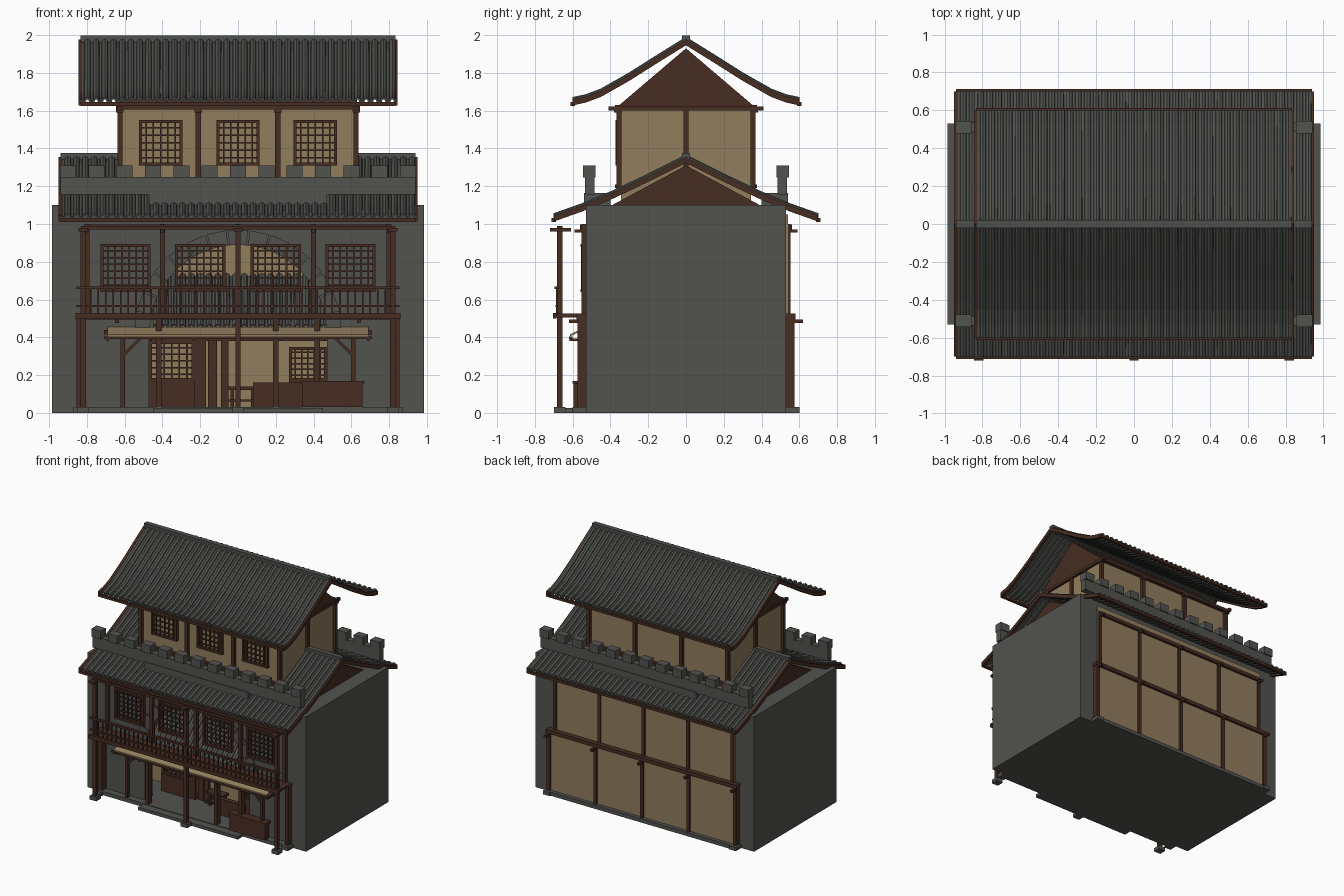
import bpy, bmesh, math

if "Cube" in bpy.data.objects:
    bpy.data.objects.remove(bpy.data.objects["Cube"])

def material(name, rgb):
    m = bpy.data.materials.new(name)
    m.diffuse_color = (*rgb, 1)
    m.use_nodes = True
    m.node_tree.nodes["Principled BSDF"].inputs["Base Color"].default_value = m.diffuse_color
    return m

STONE = material("grey stone", (0.084, 0.086, 0.078))
TILE = material("roof tile", (0.078, 0.082, 0.074))
WOOD = material("dark brown wood", (0.062, 0.026, 0.016))
PLASTER = material("tan plaster", (0.285, 0.205, 0.108))

def finish(name, bm, mat):
    bmesh.ops.recalc_face_normals(bm, faces=bm.faces)
    me = bpy.data.meshes.new(name)
    bm.to_mesh(me)
    bm.free()
    me.materials.append(mat)
    ob = bpy.data.objects.new(name, me)
    bpy.context.collection.objects.link(ob)
    return ob

def boxes(name, mat, items):
    """One object from boxes given as (x0, x1, y0, y1, z0, z1)."""
    bm = bmesh.new()
    for x0, x1, y0, y1, z0, z1 in items:
        vs = bmesh.ops.create_cube(bm, size=1)["verts"]
        for v in vs:
            v.co = ((x0 + x1) / 2 + v.co.x * (x1 - x0),
                    (y0 + y1) / 2 + v.co.y * (y1 - y0),
                    (z0 + z1) / 2 + v.co.z * (z1 - z0))
    return finish(name, bm, mat)

def prisms(name, mat, items, axis):
    """One object from outlines swept along x or y: (points, start, end)."""
    bm = bmesh.new()
    for pts, a, b in items:
        at = lambda p, t: (t, p[0], p[1]) if axis == "x" else (p[0], t, p[1])
        lo = [bm.verts.new(at(p, a)) for p in pts]
        hi = [bm.verts.new(at(p, b)) for p in pts]
        bm.faces.new(lo)
        bm.faces.new(hi[::-1])
        for i in range(len(pts)):
            j = (i + 1) % len(pts)
            bm.faces.new((lo[i], hi[i], hi[j], lo[j]))
    return finish(name, bm, mat)

def tiles(name, half, slope, count, rib=0.016):
    """Ribbed tile sheet following a slope of (y, z) points."""
    pitch = 2 * half / count
    section = [(0, 0), (0.42, 0), (0.5, 0.7), (0.71, 1), (0.92, 0.7)]
    xs = [(-half + (i + u) * pitch, h * rib) for i in range(count) for u, h in section]
    xs.append((half, 0))
    bm = bmesh.new()
    rows = [[bm.verts.new((x, y, z + h)) for x, h in xs] for y, z in slope]
    for r0, r1 in zip(rows, rows[1:]):
        for i in range(len(xs) - 1):
            bm.faces.new((r0[i], r0[i + 1], r1[i + 1], r1[i]))
    for f in bm.faces:
        f.normal_update()
    ob = finish(name, bm, TILE)
    mod = ob.modifiers.new("thickness", "SOLIDIFY")
    mod.thickness = 0.012
    mod.offset = 0

def roof(name, half, slope, count):
    """Both slopes with verge boards, eave boards and ridge cap."""
    boards, eaves = [], []
    for s, side in ((-1, "front"), (1, "back")):
        pts = [(s * y, z) for y, z in slope]
        tiles(f"{name}_{side}_tiles", half - 0.005, pts, count)
        band = [(y, z + 0.01) for y, z in pts] + [(y, z - 0.022) for y, z in pts[::-1]]
        for x in (-half, half):
            boards.append((band, x - 0.01, x + 0.01))
        y, z = pts[-1]
        eaves.append((-half, half, y - 0.012, y + 0.012, z - 0.024, z - 0.004))
    prisms(name + "_verge_boards", WOOD, boards, "x")
    boxes(name + "_eave_boards", WOOD, eaves)
    zt = slope[0][1]
    boxes(name + "_ridge_cap", TILE, [(-half, half, -0.02, 0.02, zt - 0.02, zt + 0.03)])

def lattice(name, cx, y, w, z0, z1, n=6):
    """Window frame with open grid bars."""
    a, b, t = cx - w / 2, cx + w / 2, 0.016
    items = [(a, a + t, y - .012, y + .012, z0, z1), (b - t, b, y - .012, y + .012, z0, z1),
             (a, b, y - .013, y + .013, z0, z0 + t), (a, b, y - .013, y + .013, z1 - t, z1)]
    for i in range(1, n):
        x, z = a + w * i / n, z0 + (z1 - z0) * i / n
        items.append((x - .004, x + .004, y - .005, y + .005, z0, z1))
        items.append((a, b, y - .004, y + .004, z - .004, z + .004))
    boxes(name, WOOD, items)

# Stone shell: floor, side walls, ceiling
boxes("stone_floor", STONE, [(-.86, .86, -.58, .59, 0, .03), (-.45, .45, -.645, -.5, 0, .025)])
boxes("side_walls", STONE, [(s * .9025 - .0825, s * .9025 + .0825, -.53, .53, 0, 1.10) for s in (-1, 1)])
boxes("ceiling", STONE, [(-.82, .82, -.5, .53, 1.03, 1.095)])

# Front wall with a large arch and its ring of stones
R, ZC = 0.47, 0.42
arc = [(-R * math.cos(math.pi * i / 24), ZC + R * math.sin(math.pi * i / 24)) for i in range(25)]
outline = [(-.83, 0), (-R, 0)] + arc + [(R, 0), (.83, 0), (.83, 1.1), (-.83, 1.1)]
prisms("arched_front_wall", STONE, [(outline, -.525, -.43)], "y")
stones = []
for i in range(15):
    a0, a1 = math.pi * (i + .04) / 15, math.pi * (i + .96) / 15
    ring = [(r * math.cos(a), ZC + r * math.sin(a)) for r, a in
            ((R, a0), (.55, a0), (.55, a1), (R, a1))]
    stones.append((ring, -.535, -.45))
prisms("arch_stones", STONE, stones, "y")

# Recessed shop front
boxes("inner_plaster_wall", PLASTER, [(-.82, .82, -.2, -.17, .03, 1.05)])
tiles("inner_canopy_tiles", .465, [(-.51, .45), (-.4, .52), (-.2, .72)], 20)
boxes("inner_canopy_eave", WOOD, [(-.465, .465, -.515, -.495, .42, .44)])
lattice("shop_window_left", -.35, -.3, .24, .17, .38)
lattice("shop_window_right", .37, -.3, .2, .17, .35)
boxes("shop_panels", WOOD, [(-.47, -.23, -.32, -.28, .03, .17), (.27, .47, -.32, -.28, .03, .17),
      (-.23, -.17, -.31, -.28, .03, .4), (-.16, -.11, -.29, -.26, .03, .4),
      (-.09, -.05, -.31, -.28, .03, .4), (-.47, .47, -.31, -.28, .38, .41)])
boxes("inner_bench", WOOD, [(-.05, .1, -.34, -.26, .12, .14), (-.05, .1, -.34, -.26, .06, .07),
      (-.04, -.02, -.33, -.27, .03, .12), (.07, .09, -.33, -.27, .03, .12)])
boxes("shop_counter", WOOD, [(.08, .34, -.42, -.38, .03, .16), (.34, .66, -.595, -.54, .03, .155),
      (.33, .67, -.6, -.535, .155, .17)])

# Shop awning with posts and braces
prisms("awning_sheet", PLASTER, [([(-.53, .455), (-.53, .445), (-.615, .405), (-.615, .415)], -.69, .69)], "x")
boxes("awning_frame", WOOD, [(-.71, .71, -.62, -.6, .39, .405), (-.71, .71, -.56, -.54, .415, .44)]
      + [(x - .006, x + .006, -.618, -.53, .38, .395) for x in (-.69, -.46, -.23, 0, .23, .46, .69)]
      + [(s * .61 - .012, s * .61 + .012, -.57, -.545, .03, .42) for s in (-1, 1)])
prisms("awning_braces", WOOD, [([(s * .61, .29), (s * .61, .315), (s * .52, .4), (s * .5, .4)], -.565, -.55)
       for s in (-1, 1)], "y")

# Rear plaster walls
boxes("rear_plaster_walls", PLASTER, [(-.84, .84, .5, .56, .03, .5), (-.82, .82, .5, .54, .5, 1.05)])

# Timber framing on both long sides
LOW, UP = (-.84, -.42, 0, .42, .84), (-.8, -.4, 0, .4, .8)
for s, side in ((-1, "front"), (1, "back")):
    def band(a, b):
        return tuple(sorted((s * a, s * b)))
    lows = (-.84, -.42, .2, .42, .84) if s < 0 else LOW
    items = [(x - .014, x + .014, *band(.53, .575), .03, .5) for x in lows]
    items += [(x - .013, x + .013, *band(.52, .552), .5, 1.0) for x in UP]
    items += [(-.86, .86, *band(.53, .58), .495, .525), (-.79, .79, *band(.52, .56), .97, .998)]
    items += [(x - .01, x + .01, *band(.53, .62), .475, .495) for x in (LOW if s > 0 else (-.64, .64))]
    items += [(x - .01, x + .01, *band(.53, .59), .955, .972) for x in UP]
    boxes(side + "_timber_frame", WOOD, items)
    boxes(side + "_post_feet", STONE, [(x - .03, x + .03, *band(.53, .6), 0, .03) for x in (-.84, .84)])

# Balcony: deck, tall posts, beams and railing
posts = (-.82, 0, .82)
boxes("balcony_deck", WOOD, [(-.85, .85, -.69, -.53, .505, .525), (-.86, .86, -.705, -.685, .5, .53)])
boxes("balcony_posts", WOOD, [(x - .014, x + .014, -.682, -.654, .03, .98) for x in posts]
      + [(x - .025, x + .025, -.72, -.61, .96, .978) for x in posts])
boxes("balcony_top_beam", WOOD, [(-.83, .83, -.682, -.655, .97, .99)])
boxes("balcony_post_feet", STONE, [(x - .03, x + .03, -.698, -.638, 0, .03) for x in posts])
boxes("balcony_railing", WOOD, [(-.855, .855, -.695, -.675, .655, .67), (-.855, .855, -.692, -.678, .56, .572)]
      + [(-.82 + i * .04 - .004, -.82 + i * .04 + .004, -.689, -.681, .525, .66) for i in range(42)])

# Second floor windows
for i, x in enumerate((-.595, -.2, .2, .595)):
    lattice(f"second_floor_window_{i + 1}", x, -.545, .265, .64, .895, 7)

# Lower roof with gables
roof("lower_roof", .94, [(0, 1.345), (.2, 1.245), (.4, 1.15), (.55, 1.088), (.7, 1.035)], 40)
prisms("lower_gable", WOOD, [([(-.4, 1.095), (.4, 1.095), (0, 1.31)], -.86, .86)], "x")

# Battlements on both sides
for s, side in ((-1, "front"), (1, "back")):
    def span(a, b):
        return tuple(sorted((s * a, s * b)))
    items = [(-.94, .94, *span(.485, .535), 1.155, 1.25), (-.47, .47, *span(.4, .54), 1.09, 1.165)]
    items += [(-.9 + .15 * i - .042, -.9 + .15 * i + .042, *span(.478, .545), 1.245, 1.31) for i in range(13)]
    boxes(side + "_battlement", STONE, items)

# Top storey
boxes("top_storey_walls", PLASTER, [(-.62, .62, -.345, .345, 1.1, 1.62)])
frame = []
for s in (-1, 1):
    frame += [(x - .014, x + .014, s * .355 - .014, s * .355 + .014, 1.18, 1.62) for x in (-.625, -.21, .21, .625)]
    frame += [(x - .02, x + .02, s * .36 - .02, s * .36 + .02, 1.59, 1.61) for x in (-.625, -.21, .21, .625)]
    frame += [(-.645, .645, s * .36 - .015, s * .36 + .015, 1.605, 1.63),
              (-.63, .63, s * .36 - .015, s * .36 + .015, 1.19, 1.21),
              (s * .628 - .012, s * .628 + .012, -.41, .41, 1.6, 1.622),
              (s * .626 - .012, s * .626 + .012, -.014, .014, 1.3, 1.62)]
boxes("top_storey_frame", WOOD, frame)
for i, x in enumerate((-.41, 0, .41)):
    lattice(f"top_window_{i + 1}", x, -.36, .23, 1.31, 1.55)

# Upper roof with gables
roof("upper_roof", .835, [(0, 1.968), (.15, 1.875), (.3, 1.78), (.45, 1.695), (.53, 1.665), (.6, 1.65)], 36)
prisms("upper_gable", WOOD, [([(-.37, 1.615), (.37, 1.615), (0, 1.93)], -.63, .63)], "x")
